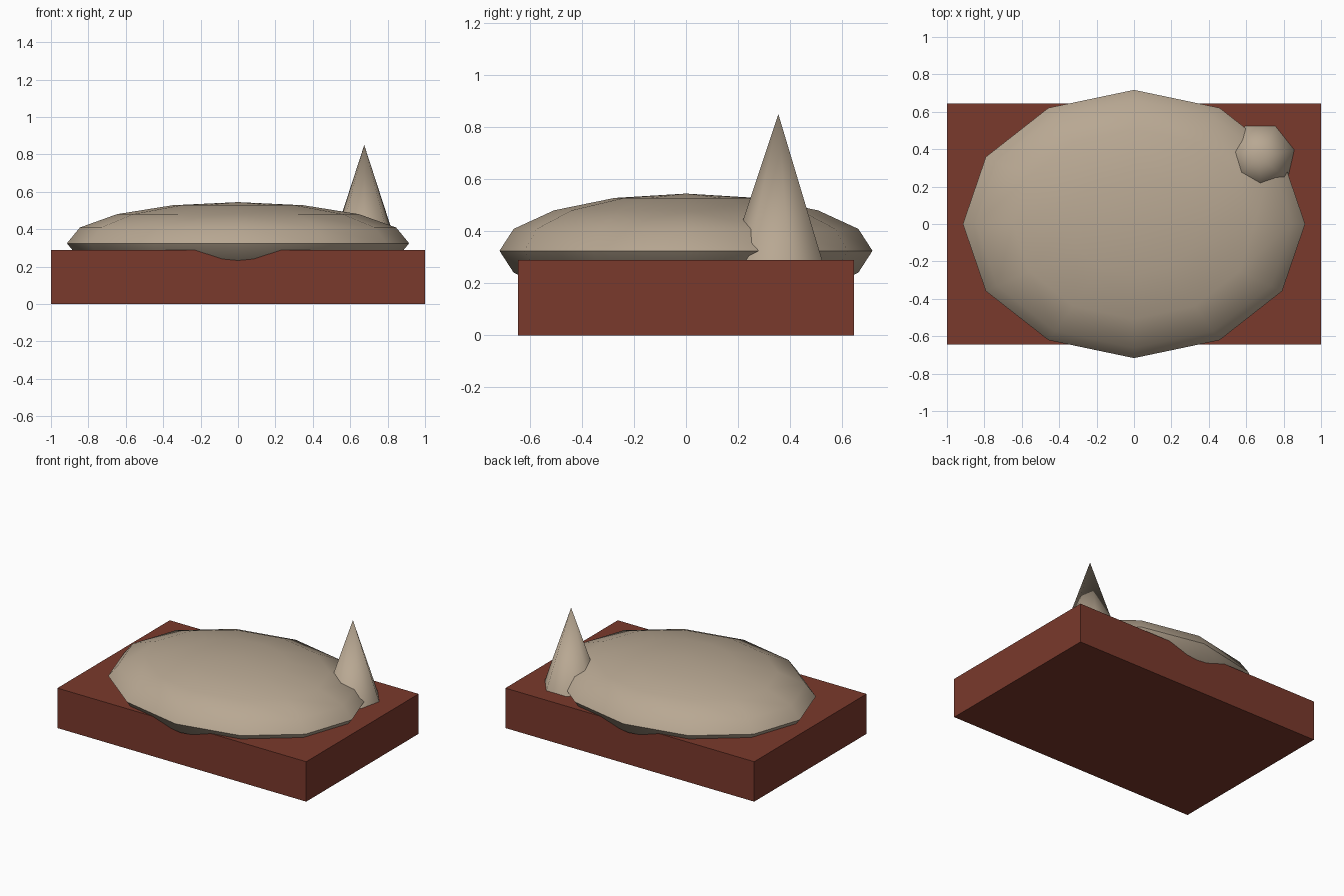
import bpy, math

if "Cube" in bpy.data.objects:
    bpy.data.objects.remove(bpy.data.objects["Cube"])

def material(name, color):
    m = bpy.data.materials.new(name)
    m.diffuse_color = (*color, 1)
    m.use_nodes = True
    m.node_tree.nodes["Principled BSDF"].inputs["Base Color"].default_value = m.diffuse_color
    return m

def finish(name, mat, scale=None, smooth=None):
    ob = bpy.context.object
    ob.name = name
    if scale:
        ob.scale = scale
    bpy.ops.object.transform_apply(location=False, rotation=True, scale=True)
    if smooth:
        bpy.ops.object.shade_smooth_by_angle(angle=math.radians(smooth))
    ob.data.materials.append(mat)
    return ob

brick = material("brick_red", (0.195, 0.041, 0.025))
sand = material("sand", (0.48, 0.39, 0.29))

# Rectangular slab
bpy.ops.mesh.primitive_cube_add(size=1, location=(0, 0, 0.145))
finish("base_slab", brick, (2, 1.29, 0.29))

# Flattened low-poly mound, overhanging the slab at front and back
bpy.ops.mesh.primitive_uv_sphere_add(segments=12, ring_count=8, radius=1,
                                     location=(0, 0, 0.325))
finish("mound", sand, (0.915, 0.717, 0.22), 60)

# Seven-sided spike, one corner facing the front
bpy.ops.mesh.primitive_cone_add(vertices=7, radius1=0.2, radius2=0, depth=0.6,
                                location=(0.675, 0.355, 0.55),
                                rotation=(0, 0, math.pi))
spike = finish("spike", sand, None, 60)
# Keep a corner towards -y
low = min(spike.data.vertices, key=lambda v: v.co.y).co
if abs(low.x) > 0.01:
    spike.rotation_euler.z = math.pi
